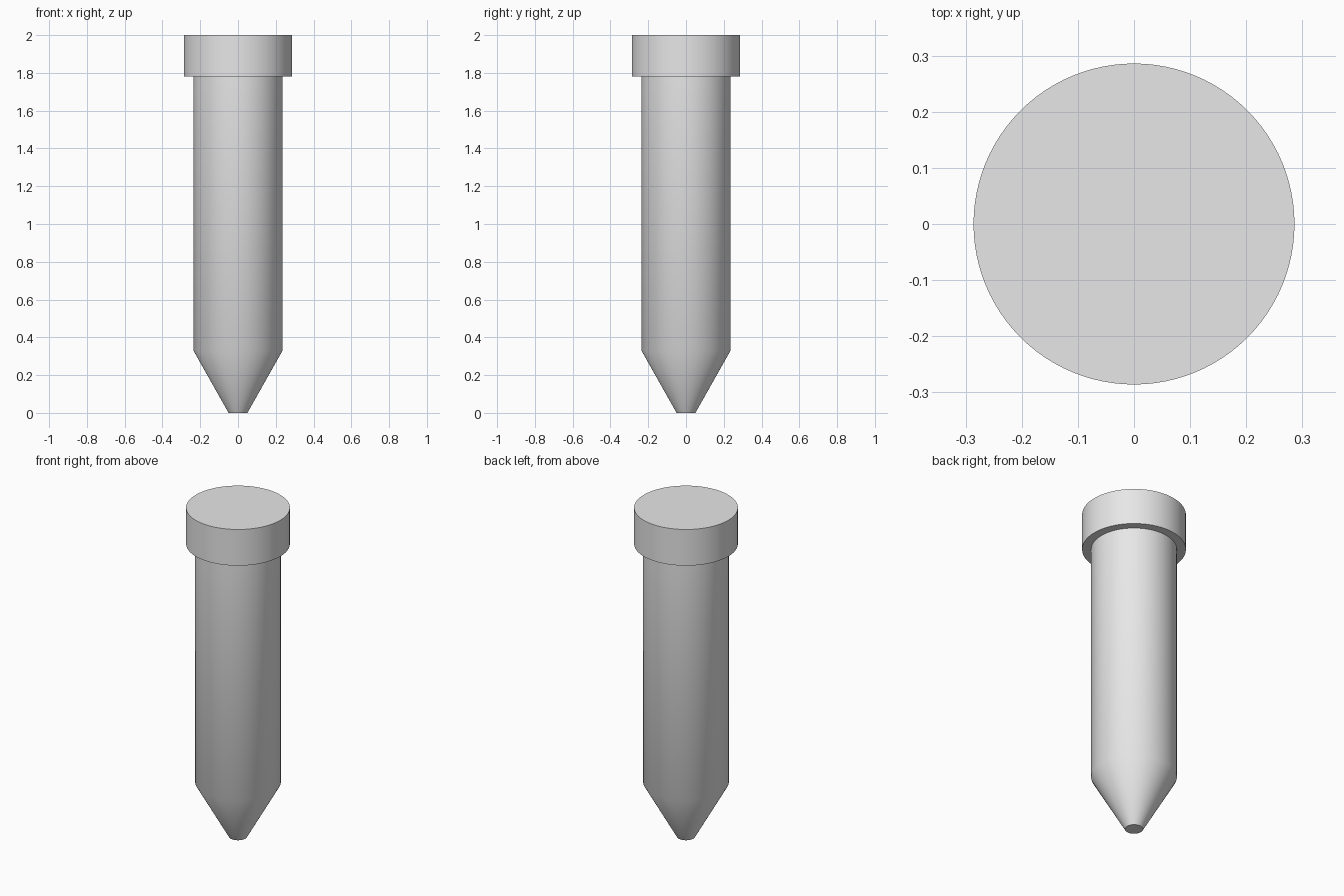
import bpy, bmesh, math

cube = bpy.data.objects.get("Cube")
if cube:
    bpy.data.objects.remove(cube, do_unlink=True)

SEGMENTS = 96

# Plain grey metal
grey = bpy.data.materials.new("plain_grey")
grey.use_nodes = True
colour = (0.8, 0.8, 0.8, 1.0)
grey.diffuse_color = colour
grey.node_tree.nodes["Principled BSDF"].inputs["Base Color"].default_value = colour


def lathe(name, profile):
    """Turn (radius, height) points around z and cap both ends."""
    bm = bmesh.new()
    rings = []
    for r, z in profile:
        rings.append([bm.verts.new((r * math.cos(a), r * math.sin(a), z))
                      for a in (2 * math.pi * i / SEGMENTS for i in range(SEGMENTS))])
    for low, high in zip(rings, rings[1:]):
        for i in range(SEGMENTS):
            j = (i + 1) % SEGMENTS
            bm.faces.new((low[i], low[j], high[j], high[i]))
    bm.faces.new(rings[0][::-1])
    bm.faces.new(rings[-1])
    bmesh.ops.recalc_face_normals(bm, faces=bm.faces)
    mesh = bpy.data.meshes.new(name)
    bm.to_mesh(mesh)
    bm.free()
    mesh.materials.append(grey)
    obj = bpy.data.objects.new(name, mesh)
    bpy.context.collection.objects.link(obj)
    # Smooth round the sides and into the taper, sharp at the rims
    bpy.ops.object.select_all(action='DESELECT')
    obj.select_set(True)
    bpy.context.view_layer.objects.active = obj
    bpy.ops.object.shade_smooth_by_angle(angle=math.radians(35))
    return obj


# One solid turned pin: blunt tip, taper, shaft, stepped head
lathe("headed_pin", [(0.05, 0.0), (0.236, 0.33), (0.236, 1.78),
                     (0.286, 1.78), (0.286, 2.0)])
